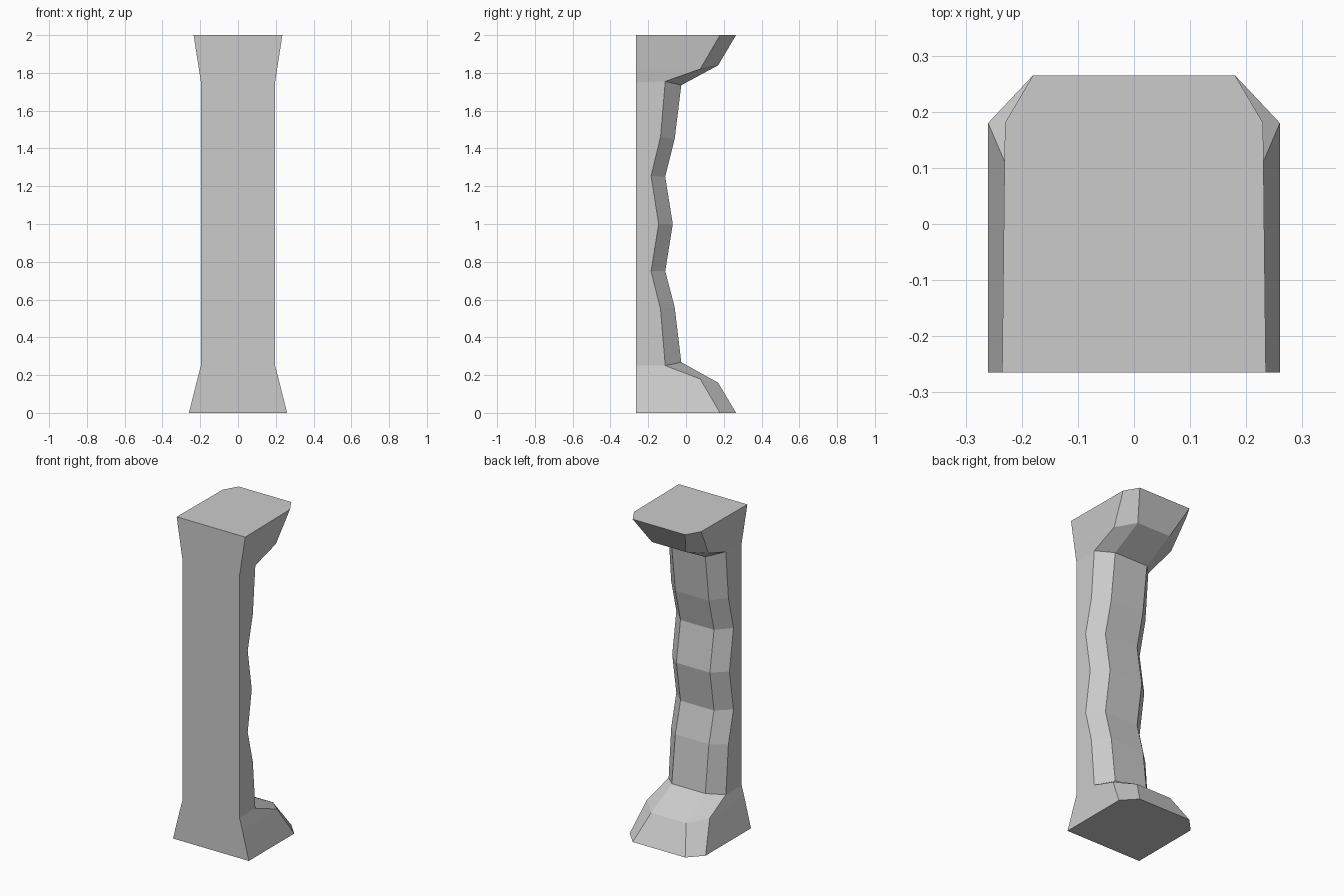
import bpy, bmesh

FRONT_Y = -0.265

# Rings: front half width, side (half width, y, z), back (half width, y, z), front z
rings = [
    (0.26,  (0.26, 0.18, 0.0),      (0.18, 0.265, 0.0),     0.0),
    (0.215, (0.215, 0.075, 0.18),   (0.12, 0.17, 0.16),     0.18),
    (0.196, (0.196, -0.11, 0.25),   (0.115, -0.025, 0.268), 0.25),
    (0.196, (0.196, -0.135, 0.55),  (0.115, -0.06, 0.56),   0.55),
    (0.196, (0.196, -0.185, 0.75),  (0.115, -0.11, 0.75),   0.75),
    (0.196, (0.196, -0.145, 1.0),   (0.115, -0.07, 1.0),    1.0),
    (0.196, (0.196, -0.185, 1.255), (0.115, -0.11, 1.25),   1.25),
    (0.196, (0.196, -0.135, 1.46),  (0.115, -0.06, 1.45),   1.45),
    (0.196, (0.196, -0.11, 1.755),  (0.115, -0.025, 1.735), 1.75),
    (0.207, (0.207, 0.075, 1.82),   (0.115, 0.17, 1.84),    1.82),
    (0.235, (0.23, 0.18, 2.0),      (0.18, 0.265, 2.0),     2.0),
]

# Loft the chamfered pillar through its six-sided rings
bm = bmesh.new()
loops = []
for fw, (sw, sy, sz), (bw, by, bz), fz in rings:
    half = [(fw, FRONT_Y, fz), (sw, sy, sz), (bw, by, bz)]
    pts = half + [(-x, y, z) for x, y, z in reversed(half)]
    loops.append([bm.verts.new(p) for p in pts])

for low, high in zip(loops, loops[1:]):
    for i in range(6):
        j = (i + 1) % 6
        bm.faces.new((low[i], low[j], high[j], high[i]))

# Caps
bm.faces.new(list(reversed(loops[0])))
bm.faces.new(loops[-1])
bmesh.ops.recalc_face_normals(bm, faces=bm.faces)

mesh = bpy.data.meshes.new("wall_pillar")
bm.to_mesh(mesh)
bm.free()
bpy.context.collection.objects.link(bpy.data.objects.new("wall_pillar", mesh))
